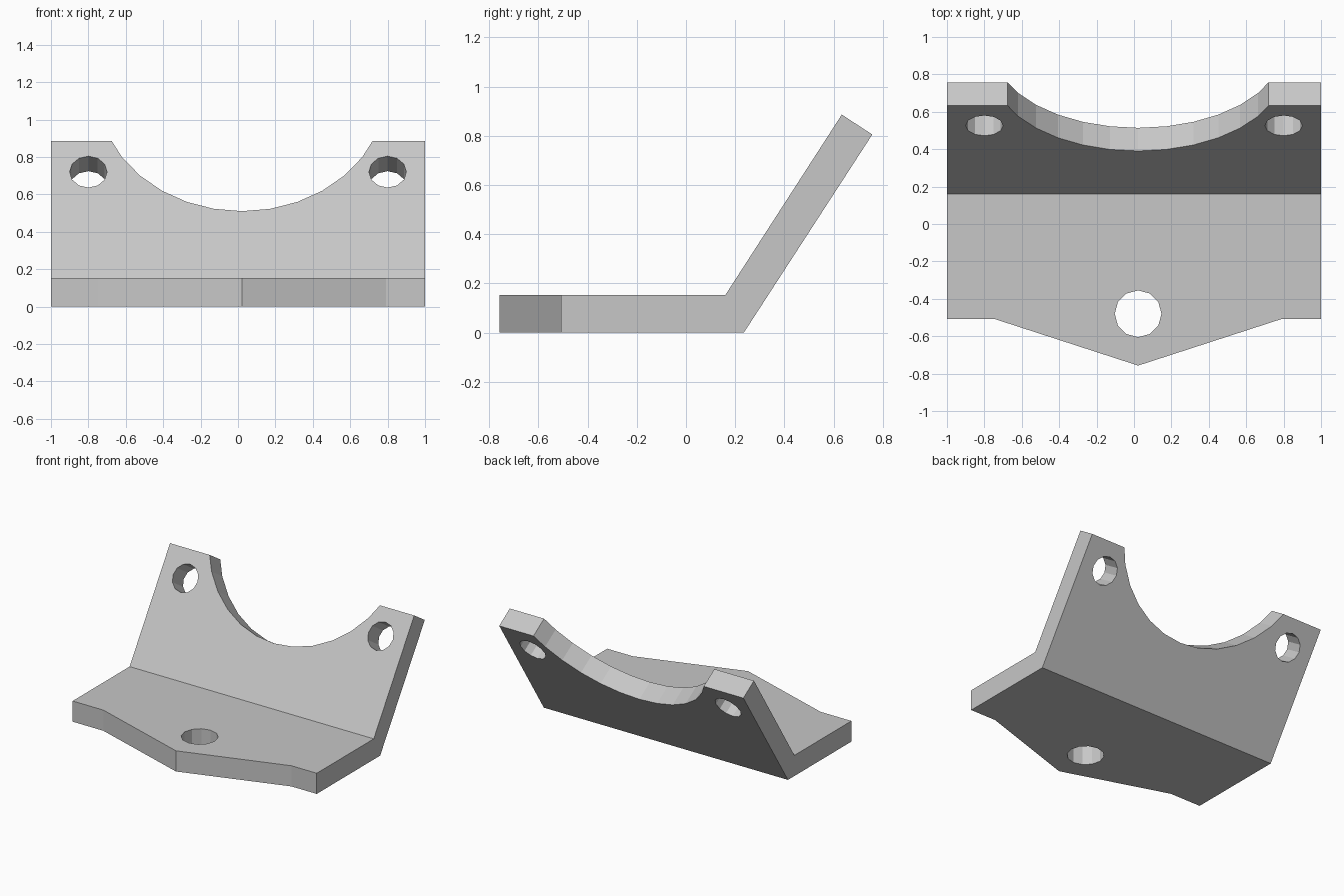
import bpy, bmesh
from math import atan2, pi
from mathutils import Matrix, Vector

if "Cube" in bpy.data.objects:
    bpy.data.objects.remove(bpy.data.objects["Cube"])

grey = bpy.data.materials.new("plain grey")
grey.use_nodes = True
colour = (0.57, 0.57, 0.57, 1)
grey.diffuse_color = colour
grey.node_tree.nodes["Principled BSDF"].inputs["Base Color"].default_value = colour


def add_object(name, bm):
    bmesh.ops.recalc_face_normals(bm, faces=bm.faces)
    mesh = bpy.data.meshes.new(name)
    bm.to_mesh(mesh)
    bm.free()
    mesh.materials.append(grey)
    obj = bpy.data.objects.new(name, mesh)
    bpy.context.collection.objects.link(obj)
    return obj


def prism(name, points, offset):
    """Extrude a closed outline along an offset."""
    bm = bmesh.new()
    face = bm.faces.new([bm.verts.new(p) for p in points])
    ext = bmesh.ops.extrude_face_region(bm, geom=[face])
    moved = [v for v in ext["geom"] if isinstance(v, bmesh.types.BMVert)]
    bmesh.ops.translate(bm, verts=moved, vec=offset)
    return add_object(name, bm)


def drill(name, centre, radius, sides, tilt):
    """Cylinder with a corner on its local y axis, tilted about x."""
    bm = bmesh.new()
    place = Matrix.Translation(centre) @ Matrix.Rotation(tilt, 4, "X")
    bmesh.ops.create_cone(bm, cap_ends=True, segments=sides, radius1=radius,
                          radius2=radius, depth=0.6, matrix=place)
    return add_object(name, bm)


# Bent plate, extruded across its width
profile = [(-0.757, 0), (0.235, 0), (0.757, 0.805),
           (0.633, 0.886), (0.16, 0.153), (-0.757, 0.153)]
bracket = prism("bent_bracket", [(-1, y, z) for y, z in profile], (2, 0, 0))

# Pointed front edge: one wedge trimmed off each side
mid = 0.022
cutters = []
for side in (-1, 1):
    outline = [(side * 1.2, -0.507), (mid + side * 0.77, -0.507),
               (mid, -0.757), (mid, -1), (side * 1.2, -1)]
    cutters.append(prism("edge_cutter", [(x, y, -0.2) for x, y in outline],
                         (0, 0, 0.6)))

# Bolt hole in the base
cutters.append(drill("base_hole_cutter", (mid, -0.48, 0.07), 0.125, 12, 0))

# Bolt holes and round saddle through the sloping plate
crease = Vector((0, 0.16, 0.153))
slope = Vector((0, 0.473, 0.733)).normalized()
tilt = atan2(slope.z, slope.y)
for x in (-0.8, 0.8):
    cutters.append(drill("slope_hole_cutter", crease + slope * 0.675 + Vector((x, 0, 0)),
                         0.1, 12, tilt))
cutters.append(drill("saddle_cutter", crease + slope * 1.197 + Vector((mid, 0, 0)),
                     0.772, 32, tilt))

# Apply the cuts
bpy.context.view_layer.objects.active = bracket
for cutter in cutters:
    cutter.hide_render = True
    cut = bracket.modifiers.new("cut", "BOOLEAN")
    cut.operation = "DIFFERENCE"
    cut.solver = "EXACT"
    cut.object = cutter
    bpy.ops.object.modifier_apply(modifier=cut.name)
    bpy.data.objects.remove(cutter)
